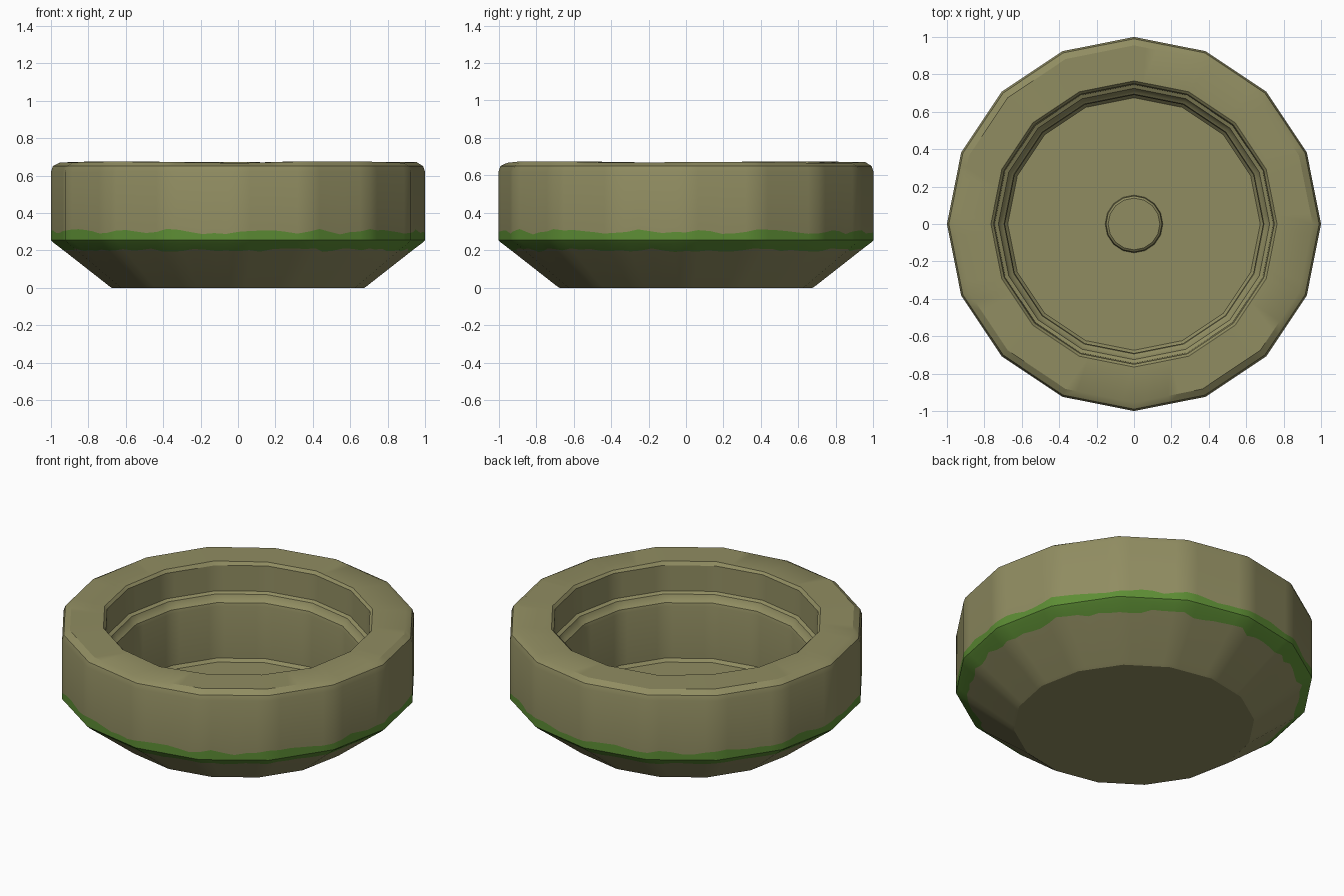
import bpy, bmesh, math, random

if "Cube" in bpy.data.objects:
    bpy.data.objects.remove(bpy.data.objects["Cube"])

random.seed(4)
SIDES, SUB = 16, 6
COLS = SIDES * SUB


def material(name, rgb):
    m = bpy.data.materials.new(name)
    m.diffuse_color = (*rgb, 1)
    m.use_nodes = True
    m.node_tree.nodes["Principled BSDF"].inputs["Base Color"].default_value = m.diffuse_color
    return m


stone = material("olive stone", (0.28, 0.265, 0.12))
moss = material("moss green", (0.11, 0.27, 0.035))


def polygon_point(col, r):
    """Point on the straight edge of a 16-sided polygon."""
    i, t = divmod(col, SUB)
    t /= SUB
    a, b = (2 * math.pi * k / SIDES for k in (i, i + 1))
    return (r * (math.cos(a) * (1 - t) + math.cos(b) * t),
            r * (math.sin(a) * (1 - t) + math.sin(b) * t))


def finish(bm, name, mats):
    bmesh.ops.recalc_face_normals(bm, faces=bm.faces[:])
    me = bpy.data.meshes.new(name)
    bm.to_mesh(me)
    bm.free()
    ob = bpy.data.objects.new(name, me)
    bpy.context.collection.objects.link(ob)
    for m in mats:
        me.materials.append(m)
    bpy.ops.object.select_all(action='DESELECT')
    ob.select_set(True)
    bpy.context.view_layer.objects.active = ob
    bpy.ops.object.shade_smooth_by_angle(angle=math.radians(32))
    return ob


# Basin profile (radius, height) from the underside, over the rim, to the floor
profile = [(0.675, 0.0), (0.69, 0.01), (0.935, 0.202), (0.985, 0.24), (1.0, 0.255),
           (1.0, 0.30), (1.0, 0.62), (0.99, 0.65), (0.955, 0.672),
           (0.765, 0.672), (0.75, 0.655), (0.745, 0.50), (0.725, 0.49),
           (0.715, 0.465), (0.695, 0.45), (0.69, 0.43), (0.69, 0.11), (0.675, 0.092)]
MOSS_LOW, MOSS_HIGH = 2, 5

# Irregular moss edges and slightly worn rim
low_edge = [random.uniform(-0.010, 0.010) for _ in range(COLS)]
high_edge = [0.011 * math.sin(c * 1.05 + 1.3 * math.sin(c * 0.4)) + random.uniform(-0.004, 0.004)
             for c in range(COLS)]
wear = [random.uniform(-0.005, 0.005) for _ in range(SIDES)]

bm = bmesh.new()
rings = []
for p, (r, z) in enumerate(profile):
    ring = []
    for c in range(COLS):
        rr, zz = r, z
        if p == MOSS_LOW:
            zz += low_edge[c]
            rr += low_edge[c] * 1.28
        elif p == MOSS_HIGH:
            zz += high_edge[c]
        elif p in (8, 9):
            i, t = divmod(c, SUB)
            zz += wear[i] * (1 - t / SUB) + wear[(i + 1) % SIDES] * t / SUB
        ring.append(bm.verts.new((*polygon_point(c, rr), zz)))
    rings.append(ring)
for p in range(len(rings) - 1):
    for c in range(COLS):
        d = (c + 1) % COLS
        f = bm.faces.new((rings[p][c], rings[p][d], rings[p + 1][d], rings[p + 1][c]))
        f.material_index = int(MOSS_LOW <= p < MOSS_HIGH)
bm.faces.new(rings[0])
bm.faces.new(rings[-1])
finish(bm, "basin", [stone, moss])

# Low round boss in the middle of the basin floor
bm = bmesh.new()
boss = [[bm.verts.new((r * math.cos(math.tau * k / SIDES), r * math.sin(math.tau * k / SIDES), z))
         for k in range(SIDES)] for r, z in ((0.155, 0.085), (0.15, 0.125), (0.138, 0.135))]
for a, b in zip(boss, boss[1:]):
    for k in range(SIDES):
        j = (k + 1) % SIDES
        bm.faces.new((a[k], a[j], b[j], b[k]))
bm.faces.new(boss[0])
bm.faces.new(boss[-1])
finish(bm, "floor_boss", [stone])
